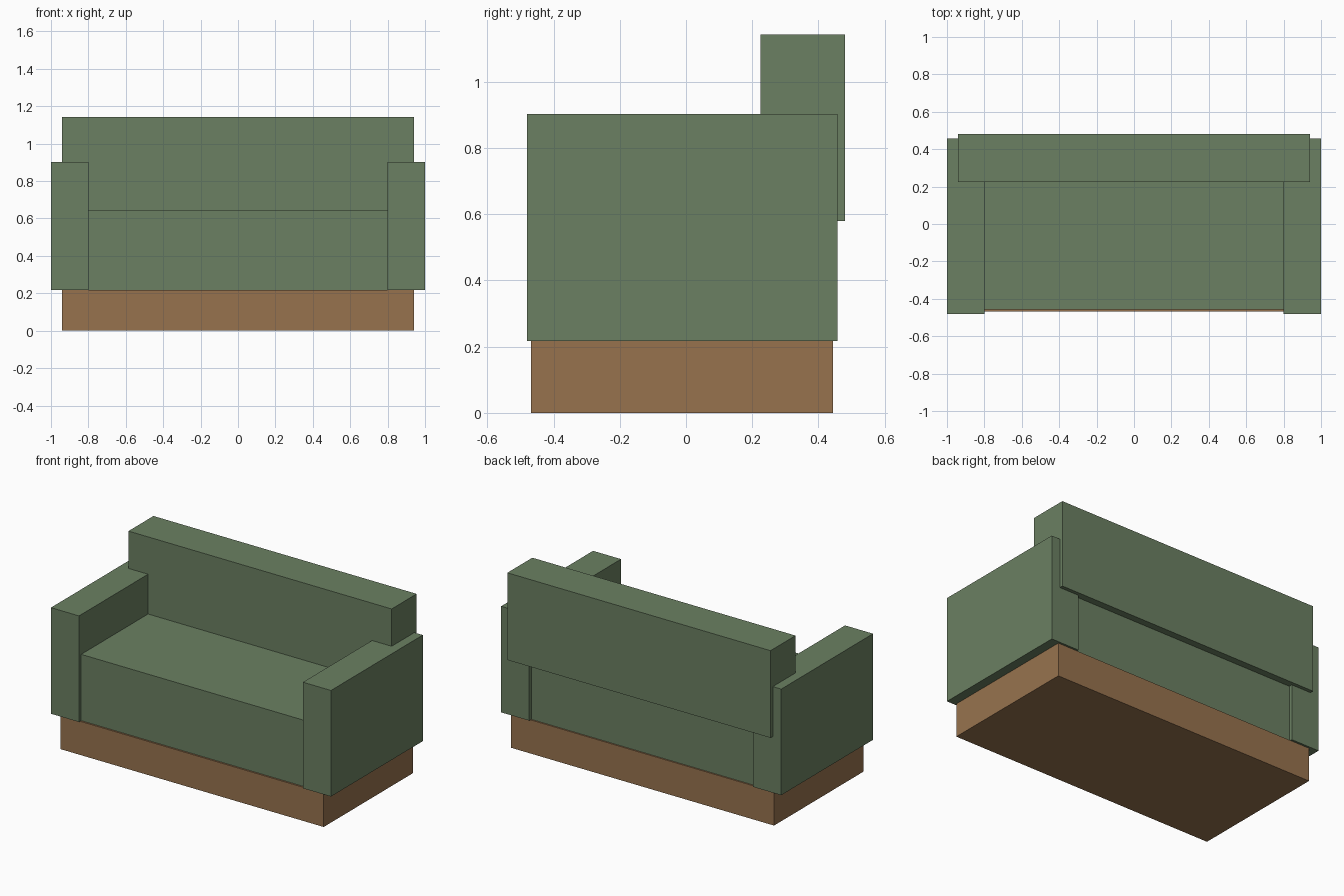
import bpy

if "Cube" in bpy.data.objects:
    bpy.data.objects.remove(bpy.data.objects["Cube"])


def material(name, rgb):
    m = bpy.data.materials.new(name)
    m.diffuse_color = (*rgb, 1.0)
    m.use_nodes = True
    m.node_tree.nodes["Principled BSDF"].inputs["Base Color"].default_value = m.diffuse_color
    return m


green = material("green_fabric", (0.147, 0.216, 0.122))
brown = material("brown_wood", (0.309, 0.171, 0.076))


def box(name, x, y, z, mat):
    """Box from (min, max) ranges on each axis."""
    bpy.ops.mesh.primitive_cube_add(size=1)
    ob = bpy.context.object
    ob.name = name
    for v in ob.data.vertices:
        v.co = [r[0] if c < 0 else r[1] for c, r in zip(v.co, (x, y, z))]
    ob.data.materials.append(mat)
    return ob


# Wooden plinth
box("base", (-0.94, 0.94), (-0.468, 0.444), (0, 0.217), brown)

# Seat block between the arms, slightly recessed front and back
box("seat", (-0.8, 0.8), (-0.457, 0.435), (0.217, 0.645), green)

# Arms
box("left_arm", (-1.0, -0.8), (-0.48, 0.457), (0.217, 0.902), green)
box("right_arm", (0.8, 1.0), (-0.48, 0.457), (0.217, 0.902), green)

# Backrest, set into the arms and overhanging the rear
box("backrest", (-0.94, 0.94), (0.225, 0.48), (0.58, 1.143), green)
